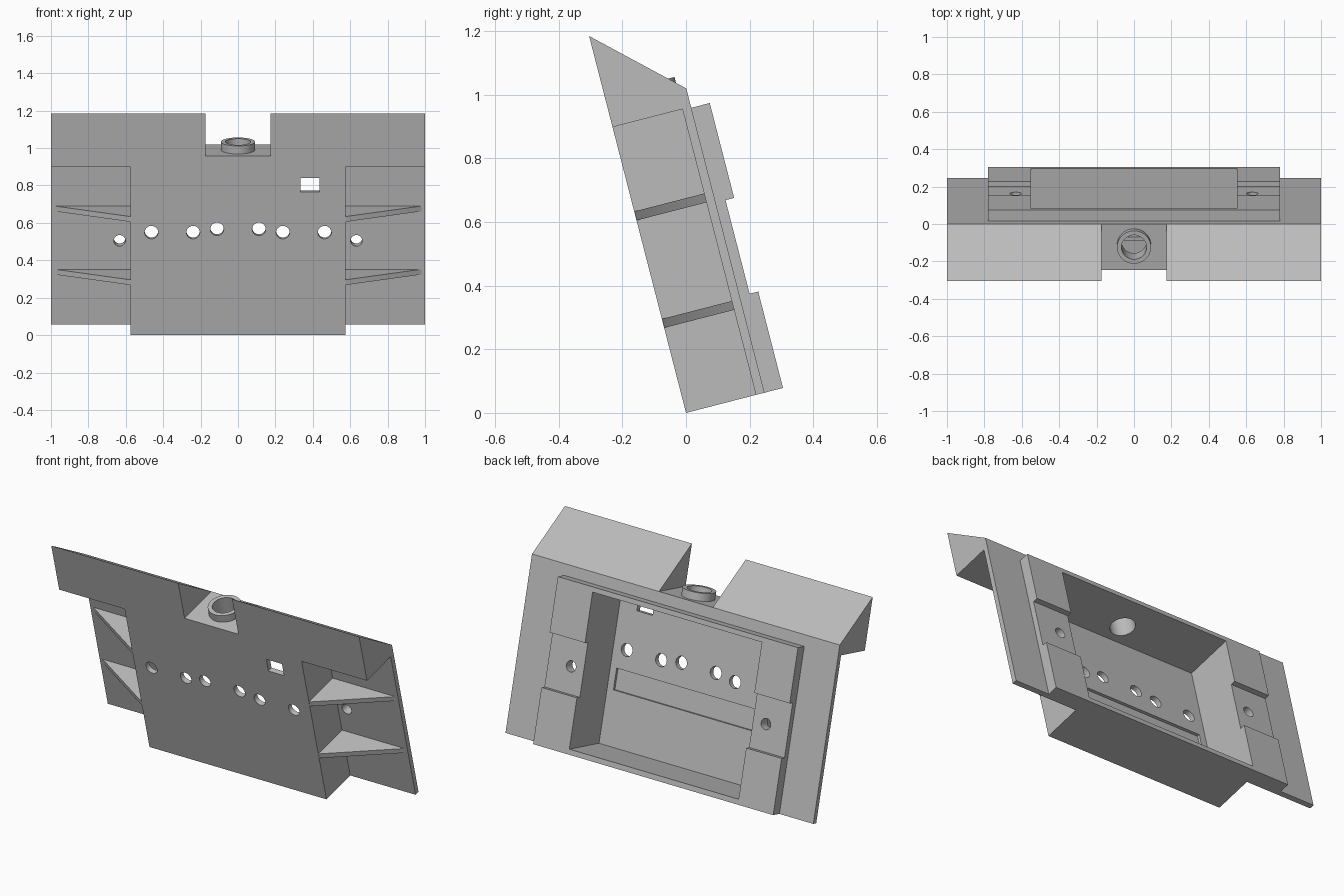
import bpy, bmesh, math
from mathutils import Matrix, Vector

cube = bpy.data.objects.get("Cube")
if cube:
    bpy.data.objects.remove(cube, do_unlink=True)

TILT = Matrix.Rotation(math.radians(14.42), 4, 'X')

grey = bpy.data.materials.new("plain_grey")
grey.use_nodes = True
COLOUR = (0.5, 0.5, 0.5, 1)
grey.diffuse_color = COLOUR
grey.node_tree.nodes["Principled BSDF"].inputs["Base Color"].default_value = COLOUR


def make(name, bm):
    bmesh.ops.recalc_face_normals(bm, faces=bm.faces)
    mesh = bpy.data.meshes.new(name)
    bm.to_mesh(mesh)
    bm.free()
    mesh.materials.append(grey)
    obj = bpy.data.objects.new(name, mesh)
    bpy.context.collection.objects.link(obj)
    return obj


def prism(name, points, along):
    """Extrude a closed outline of 3D points by a vector."""
    bm = bmesh.new()
    face = bm.faces.new([bm.verts.new(p) for p in points])
    new = bmesh.ops.extrude_face_region(bm, geom=[face])["geom"]
    bmesh.ops.translate(bm, vec=Vector(along),
                        verts=[g for g in new if isinstance(g, bmesh.types.BMVert)])
    return make(name, bm)


def box(name, x0, x1, y0, y1, z0, z1):
    return prism(name, [(x0, y0, z0), (x1, y0, z0), (x1, y1, z0), (x0, y1, z0)],
                 (0, 0, z1 - z0))


def cylinder(name, centre, radius, depth, axis='Z'):
    bm = bmesh.new()
    turn = Matrix.Rotation(math.pi / 2, 4, 'X') if axis == 'Y' else Matrix()
    bmesh.ops.create_cone(bm, cap_ends=True, segments=40, radius1=radius, radius2=radius,
                          depth=depth, matrix=Matrix.Translation(centre) @ turn)
    return make(name, bm)


def cut(target, cutter):
    cutter.hide_render = True
    mod = target.modifiers.new("cut", 'BOOLEAN')
    mod.operation, mod.solver, mod.object = 'DIFFERENCE', 'EXACT', cutter
    bpy.context.view_layer.objects.active = target
    bpy.ops.object.modifier_apply(modifier=mod.name)
    bpy.data.objects.remove(cutter, do_unlink=True)


# Main body: side profile with sloped top and notched rear frame
FRONT_H, BACK_H, PLATE, REAR = 1.2236, 0.988, 0.255, 0.315
profile = [(0, 0), (0, FRONT_H), (PLATE, BACK_H), (PLATE, 0.925), (REAR, 0.925),
           (REAR, 0.617), (0.287, 0.617), (0.287, 0.313), (REAR, 0.313), (REAR, 0)]
body = prism("housing_body", [(-1, y, z) for y, z in profile], (2, 0, 0))

# Rear cavity, recessed strip, top notch and small window
cut(body, box("cavity", -0.55, 0.55, 0.03, 0.5, 0.03, 0.897))
cut(body, box("strip", -0.51, 0.51, 0.015, 0.1, 0.335, 0.455))
cut(body, box("notch", -0.175, 0.175, -0.2, 0.5, BACK_H, 1.5))
cut(body, box("window", 0.335, 0.437, -0.1, 0.1, 0.79, 0.868))

# Side pockets, flange margins, mounting holes and front holes
for s in (-1, 1):
    cut(body, box("pocket", *sorted((s * 0.575, s * 1.2)), -0.2, 0.227, -0.2, 0.928))
    cut(body, box("margin", *sorted((s * 0.78, s * 1.2)), PLATE, 0.5, -0.2, 0.95))
    cut(body, cylinder("mount_hole", (s * 0.633, 0.27, 0.463), 0.031, 0.3, 'Y'))
    for x, z in ((0.463, 0.567), (0.24, 0.567), (0.112, 0.585)):
        cut(body, cylinder("front_hole", (s * x, 0, z), 0.036, 0.2, 'Y'))

# Bore through the notch floor
RING_Y = 0.137
cut(body, cylinder("bore", (0, RING_Y, 1), 0.067, 0.3))

# Collar around the bore
collar = cylinder("collar_ring", (0, RING_Y, 1.008), 0.091, 0.048)
cut(collar, cylinder("collar_bore", (0, RING_Y, 1), 0.067, 0.3))
parts = [body, collar]

# Triangular ribs in the side pockets
for s, side in ((1, "left"), (-1, "right")):
    for z, level in ((0.276, "lower"), (0.625, "upper")):
        outline = [(s * 0.57, 0.001, z), (s * 0.575, 0.001, z), (s * 0.98, 0.227, z),
                   (s * 0.98, 0.23, z), (s * 0.57, 0.23, z)]
        parts.append(prism(f"{side}_{level}_rib", outline, (0, 0, 0.029)))

# Lean everything back and keep edges crisp
bpy.ops.object.select_all(action='DESELECT')
for obj in parts:
    obj.data.transform(TILT)
    obj.select_set(True)
bpy.context.view_layer.objects.active = body
bpy.ops.object.shade_smooth_by_angle(angle=math.radians(30))
